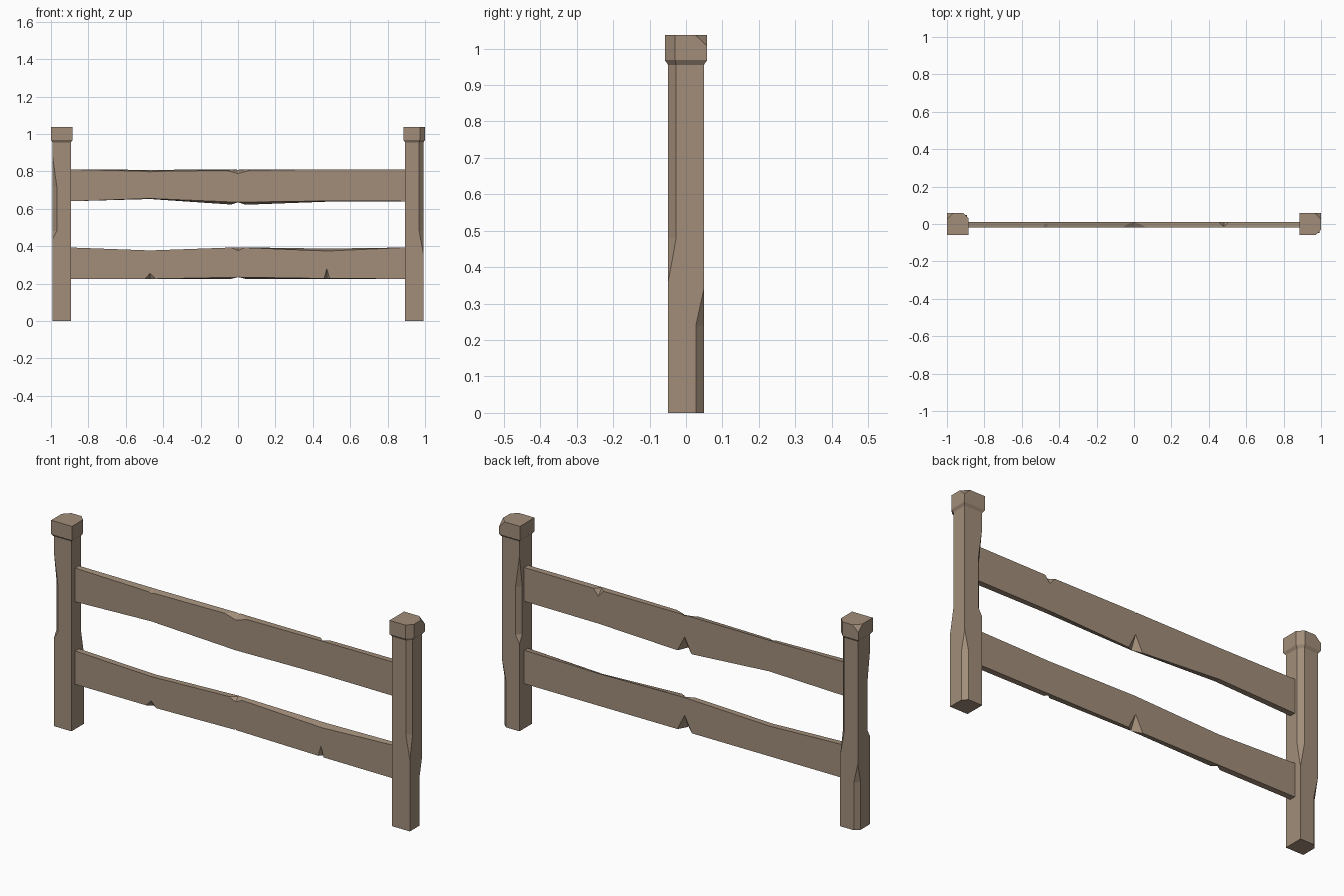
import bpy, bmesh, math
from mathutils import Vector

if "Cube" in bpy.data.objects:
    bpy.data.objects.remove(bpy.data.objects["Cube"])

wood = bpy.data.materials.new("weathered_wood")
wood.diffuse_color = (0.36, 0.27, 0.195, 1)
wood.use_nodes = True
wood.node_tree.nodes["Principled BSDF"].inputs["Base Color"].default_value = wood.diffuse_color


def loft(bm, rings):
    """Skin a list of equal-sized point rings and close both ends."""
    vs = [[bm.verts.new(p) for p in r] for r in rings]
    n = len(vs[0])
    for a, b in zip(vs, vs[1:]):
        for i in range(n):
            j = (i + 1) % n
            bm.faces.new((a[i], a[j], b[j], b[i]))
    bm.faces.new(vs[0][::-1])
    bm.faces.new(vs[-1])


def finish(bm, name):
    bmesh.ops.remove_doubles(bm, verts=bm.verts, dist=1e-5)
    bmesh.ops.recalc_face_normals(bm, faces=bm.faces)
    me = bpy.data.meshes.new(name)
    bm.to_mesh(me)
    bm.free()
    me.materials.append(wood)
    return me


def add(name, me):
    ob = bpy.data.objects.new(name, me)
    bpy.context.collection.objects.link(ob)
    return ob


# Post: height, half width, worn amount on three of its corners
def post_mesh():
    stations = [
        (0, .049, .022, 0, 0), (.24, .049, .022, 0, 0), (.34, .049, 0, 0, 0),
        (.36, .049, 0, 0, 0), (.44, .049, 0, .015, 0), (.48, .049, 0, .022, .022),
        (.72, .049, 0, .022, .022), (.88, .049, 0, .022, 0), (.955, .049, 0, .022, 0),
        (.968, .058, 0, .028, 0), (1.037, .058, 0, .028, 0)]
    rings = []
    for z, r, pp, pm, mp in stations:
        rings.append([(r, -r + pm, z), (r, r - pp, z), (r - pp, r, z), (-r + mp, r, z),
                      (-r, r - mp, z), (-r, -r, z), (r - pm, -r, z)])
    bm = bmesh.new()
    loft(bm, rings)
    bmesh.ops.remove_doubles(bm, verts=bm.verts, dist=1e-5)
    bmesh.ops.recalc_face_normals(bm, faces=bm.faces)
    # chipped corner on the cap
    a, b, c = Vector((.058, .026, 1.037)), Vector((.026, .058, 1.037)), Vector((.058, .058, 1.007))
    n = (b - a).cross(c - a)
    if n.x < 0:
        n = -n
    cut = bmesh.ops.bisect_plane(bm, geom=bm.verts[:] + bm.edges[:] + bm.faces[:], dist=1e-6,
                                 plane_co=a, plane_no=n, clear_outer=True)
    edges = [e for e in cut["geom_cut"] if isinstance(e, bmesh.types.BMEdge)]
    bmesh.ops.holes_fill(bm, edges=edges, sides=0)
    return finish(bm, "post")


post = post_mesh()
add("right_post", post).location.x = .942
left = add("left_post", post)
left.location.x = -.942
left.rotation_euler.z = math.pi / 2

FRONT, BACK = -.019, .011


# Rail: stations of x, bottom front, bottom back, top front, top back; chips cut from its edges
def rail(name, stations, chips):
    bm = bmesh.new()
    loft(bm, [[(x, FRONT, bf), (x, BACK, bb), (x, BACK, tb), (x, FRONT, tf)]
              for x, bf, bb, tf, tb in stations])
    ob = add(name, finish(bm, name))

    cb = bmesh.new()
    for x, side, end, z, w, h, d in chips:
        y = FRONT if side == "front" else BACK
        sy = 1 if side == "front" else -1      # inwards in y
        sz = 1 if end == "bottom" else -1      # inwards in z
        pts = [(x - w, y, z), (x + w, y, z), (x, y, z + sz * h), (x, y + sy * d, z),
               (x, y - sy * .03, z - sz * .03)]
        bmesh.ops.convex_hull(cb, input=[cb.verts.new(p) for p in pts])
    cutter = add("chip_cutter", finish(cb, "chip_cutter"))
    cutter.hide_render = True
    mod = ob.modifiers.new("chips", 'BOOLEAN')
    mod.operation = 'DIFFERENCE'
    mod.solver = 'EXACT'
    mod.object = cutter
    dg = bpy.context.evaluated_depsgraph_get()
    me = bpy.data.meshes.new_from_object(ob.evaluated_get(dg))
    ob.modifiers.clear()
    ob.data = me
    bpy.data.objects.remove(cutter)


rail("upper_rail",
     [(-.9, .64, .64, .81, .81), (-.47, .655, .652, .80, .808), (0, .635, .62, .806, .81),
      (.48, .642, .638, .81, .808), (.9, .64, .64, .81, .81)],
     [(0, "front", "top", .808, .07, .02, .034), (-.47, "front", "top", .805, .03, .01, .024),
      (.48, "back", "top", .809, .028, .035, .026), (0, "back", "bottom", .62, .04, .08, .037)])

rail("lower_rail",
     [(-.9, .225, .225, .393, .393), (-.47, .225, .225, .377, .377), (0, .234, .225, .394, .394),
      (.48, .227, .225, .374, .387), (.9, .225, .225, .393, .393)],
     [(-.47, "front", "bottom", .225, .028, .03, .02), (.475, "front", "bottom", .226, .015, .055, .02),
      (0, "front", "top", .394, .04, .018, .022), (0, "back", "bottom", .225, .04, .08, .037)])
